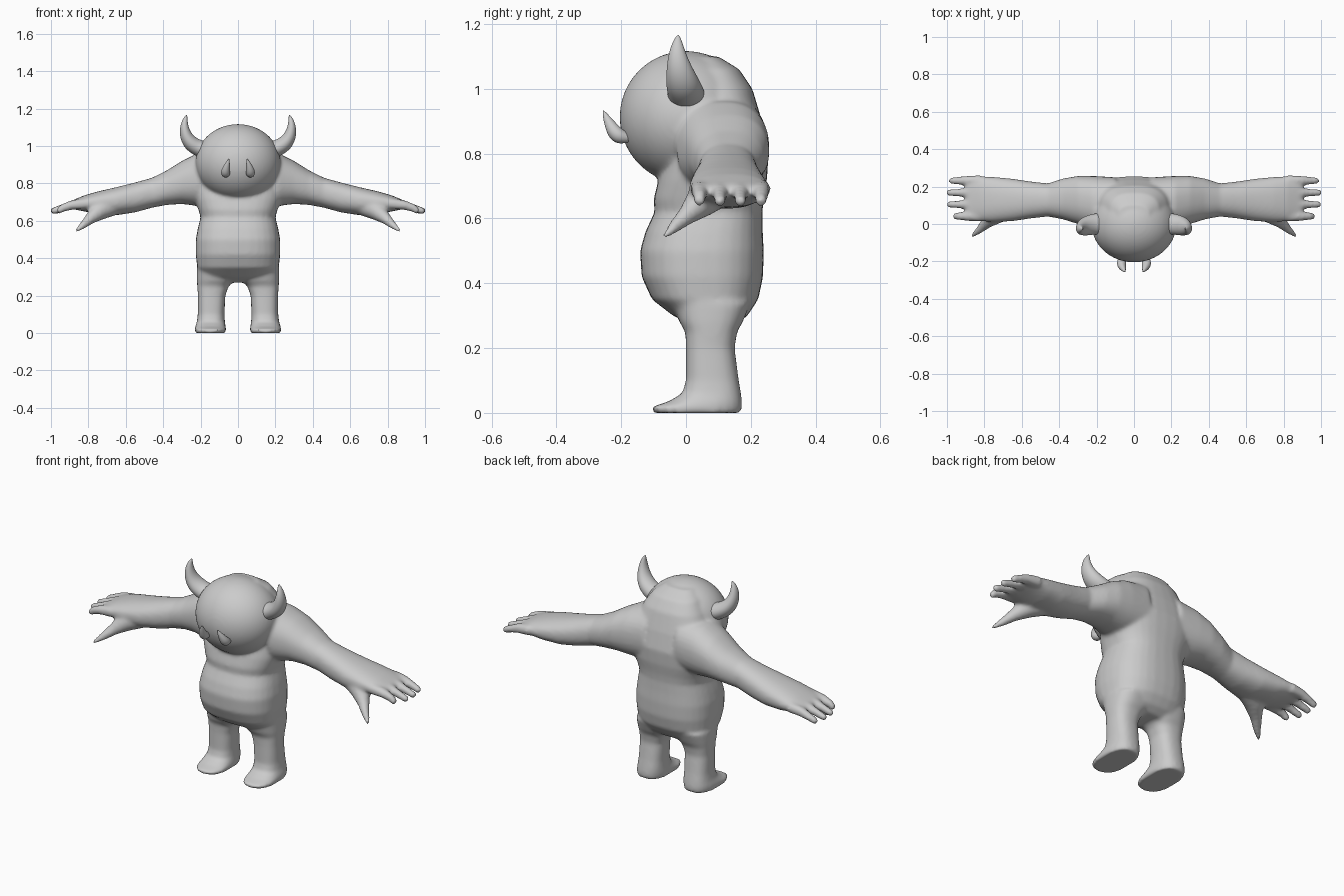
import bpy, bmesh, math
from mathutils import Vector, Matrix

cube = bpy.data.objects.get("Cube")
if cube:
    bpy.data.objects.remove(cube)

grey = bpy.data.materials.new("plain grey")
grey.use_nodes = True
grey.diffuse_color = (0.6, 0.6, 0.6, 1)
grey.node_tree.nodes["Principled BSDF"].inputs["Base Color"].default_value = (0.6, 0.6, 0.6, 1)


def skin(bm, loops):
    """Join rings of points into a capped tube."""
    rings = [[bm.verts.new(p) for p in loop] for loop in loops]
    n = len(rings[0])
    for a, b in zip(rings, rings[1:]):
        for i in range(n):
            bm.faces.new((a[i], a[(i + 1) % n], b[(i + 1) % n], b[i]))
    bm.faces.new(rings[0])
    bm.faces.new(rings[-1])


def rounded(power, n=32):
    """Points of a unit superellipse."""
    for i in range(n):
        c, s = math.cos(math.tau * i / n), math.sin(math.tau * i / n)
        yield (math.copysign(abs(c) ** (2 / power), c),
               math.copysign(abs(s) ** (2 / power), s))


def loft(bm, sections, axis, power=2.3, side=1):
    """Sections are (position, low a, high a, low b, high b) along x or z."""
    loops = []
    for t, a0, a1, b0, b1 in sections:
        loop = []
        for u, v in rounded(power):
            a, b = (a0 + a1 + u * (a1 - a0)) / 2, (b0 + b1 + v * (b1 - b0)) / 2
            x, y, z = (t, a, b) if axis == "x" else (a, b, t)
            loop.append((side * x, y, z))
        loops.append(loop)
    skin(bm, loops)


def taper(bm, path, side=1, stretch=1.0):
    """Tapered tube through (x, y, z, radius) points; stretch widens it in y."""
    pts = [Vector((side * x, y, z)) for x, y, z, r in path]
    loops = []
    for i, p in enumerate(pts):
        d = (pts[min(i + 1, len(pts) - 1)] - pts[max(i - 1, 0)]).normalized()
        across = (Vector((0, 1, 0)) - d * d.y).normalized()
        other = d.cross(across)
        r = path[i][3]
        loops.append([p + r * (stretch * u * across + v * other) for u, v in rounded(2, 16)])
    skin(bm, loops)


def finish(bm, name):
    bmesh.ops.recalc_face_normals(bm, faces=bm.faces)
    mesh = bpy.data.meshes.new(name)
    bm.to_mesh(mesh)
    bm.free()
    mesh.materials.append(grey)
    mesh.shade_smooth()
    ob = bpy.data.objects.new(name, mesh)
    bpy.context.collection.objects.link(ob)
    return ob


bm = bmesh.new()

# Torso, from the hips over the belly to the hump behind the head
torso = [(0.27, 0.14, 0.02, 0.15), (0.3, 0.195, -0.04, 0.19), (0.35, 0.218, -0.105, 0.223),
         (0.42, 0.226, -0.137, 0.238), (0.5, 0.226, -0.142, 0.24), (0.56, 0.215, -0.125, 0.237),
         (0.62, 0.2, -0.097, 0.236), (0.66, 0.212, -0.1, 0.24), (0.72, 0.235, -0.085, 0.25),
         (0.8, 0.25, -0.06, 0.255), (0.9, 0.225, -0.05, 0.235), (1.0, 0.175, -0.05, 0.205),
         (1.06, 0.135, -0.02, 0.165), (1.1, 0.08, 0.0, 0.1)]
loft(bm, [(z, -w, w, y0, y1) for z, w, y0, y1 in torso], "z", 2.5)

# Head
bmesh.ops.create_uvsphere(
    bm, u_segments=48, v_segments=32, radius=1,
    matrix=Matrix.Translation((0, 0, 0.912)) @ Matrix.Rotation(math.radians(25), 4, "X")
    @ Matrix.Diagonal((0.227, 0.205, 0.205, 1)))

arm = [(0.1, -0.02, 0.25, 0.68, 0.98), (0.22, -0.03, 0.257, 0.68, 0.96),
       (0.3, 0.0, 0.257, 0.69, 0.92), (0.38, 0.025, 0.243, 0.685, 0.87),
       (0.46, 0.04, 0.217, 0.67, 0.83), (0.55, 0.03, 0.227, 0.645, 0.805),
       (0.65, 0.015, 0.242, 0.63, 0.78), (0.75, 0.01, 0.252, 0.635, 0.757),
       (0.82, 0.015, 0.255, 0.65, 0.737), (0.88, 0.02, 0.255, 0.662, 0.712),
       (0.9, 0.025, 0.25, 0.67, 0.7)]
leg = [(0, 0.065, 0.23, -0.1, 0.17), (0.018, 0.063, 0.232, -0.108, 0.173),
       (0.035, 0.066, 0.228, -0.055, 0.173), (0.06, 0.07, 0.22, -0.012, 0.17),
       (0.1, 0.072, 0.215, 0, 0.163), (0.2, 0.068, 0.214, 0, 0.15),
       (0.25, 0.05, 0.218, -0.002, 0.158), (0.28, 0.02, 0.22, -0.02, 0.175),
       (0.34, 0.0, 0.22, -0.04, 0.2)]
for side in (1, -1):
    loft(bm, arm, "x", 2.3, side)
    loft(bm, leg, "z", 2.5, side)
    # Fingers as (y, reach)
    for y, reach in ((0.042, 0.968), (0.105, 1.0), (0.168, 1.003), (0.232, 0.99)):
        taper(bm, [(0.82, y, 0.692, 0.03), (0.89, y, 0.684, 0.026), (0.94, y, 0.668, 0.021),
                   (reach - 0.01, y, 0.652, 0.018), (reach, y, 0.65, 0.01)], side)
    # Thumb
    taper(bm, [(0.66, 0.09, 0.69, 0.06), (0.74, 0.05, 0.655, 0.052), (0.79, 0.005, 0.612, 0.031),
               (0.83, -0.035, 0.575, 0.02), (0.867, -0.065, 0.545, 0.01)], side)

# Melt everything into one soft skin
body = finish(bm, "body")
remesh = body.modifiers.new("Remesh", "REMESH")
remesh.mode = "VOXEL"
remesh.voxel_size = 0.009
remesh.use_smooth_shade = True
smooth = body.modifiers.new("Smooth", "SMOOTH")
smooth.factor = 0.5
smooth.iterations = 9

# Horns and tusks
horn = [(0.17, 0.0, 0.975, 0.05), (0.215, 0.0, 0.99, 0.045), (0.255, -0.01, 1.015, 0.043),
        (0.28, -0.02, 1.055, 0.034), (0.288, -0.027, 1.1, 0.024), (0.284, -0.027, 1.14, 0.014),
        (0.274, -0.024, 1.167, 0.003)]
tusk = [(0.064, -0.17, 0.85, 0.022), (0.066, -0.2, 0.85, 0.026), (0.067, -0.218, 0.862, 0.025),
        (0.062, -0.232, 0.885, 0.019), (0.054, -0.246, 0.912, 0.011), (0.048, -0.256, 0.934, 0.002)]
for side, word in ((1, "left"), (-1, "right")):
    for path, part, stretch in ((horn, "horn", 1.25), (tusk, "tusk", 1.0)):
        bm = bmesh.new()
        taper(bm, path, side, stretch)
        ob = finish(bm, word + "_" + part)
        sub = ob.modifiers.new("Subdivision", "SUBSURF")
        sub.levels = sub.render_levels = 2
